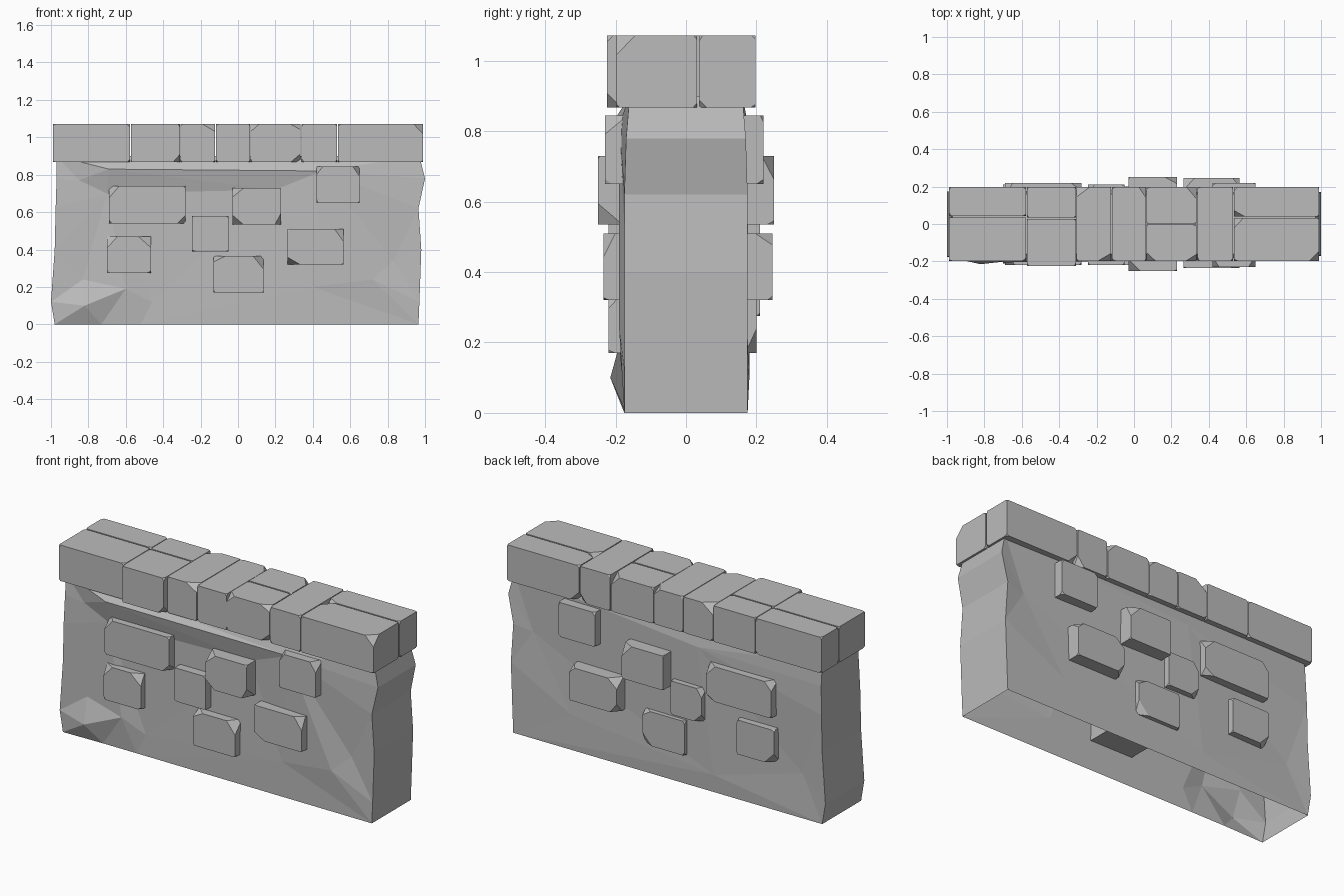
import bpy
import bmesh
import random
from itertools import product
from mathutils import Vector
from mathutils.geometry import delaunay_2d_cdt

default_cube = bpy.data.objects.get("Cube")
if default_cube:
    bpy.data.objects.remove(default_cube, do_unlink=True)

# One grey stone material for everything
stone = bpy.data.materials.new("grey stone")
stone.use_nodes = True
stone_colour = (0.5, 0.5, 0.5, 1)
stone.diffuse_color = stone_colour
stone.node_tree.nodes["Principled BSDF"].inputs["Base Color"].default_value = stone_colour


def finish(name, bm):
    """Turn a bmesh into a flat shaded stone object."""
    bmesh.ops.recalc_face_normals(bm, faces=bm.faces)
    mesh = bpy.data.meshes.new(name)
    bm.to_mesh(mesh)
    bm.free()
    mesh.materials.append(stone)
    bpy.context.collection.objects.link(bpy.data.objects.new(name, mesh))


def chipped_block(name, x_range, y_range, z_range, seed, chip_chance=0.25):
    """Rough block: every corner is cut off, some of them deeply."""
    rng = random.Random(seed)
    ranges = (x_range, y_range, z_range)
    bm = bmesh.new()
    for corner in product((0, 1), repeat=3):
        big = rng.random() < chip_chance
        for axis in range(3):
            point = [ranges[i][corner[i]] for i in range(3)]
            size = ranges[axis][1] - ranges[axis][0]
            cut = rng.uniform(0.03, 0.07) if big else rng.uniform(0.005, 0.02)
            point[axis] += min(cut, size * 0.4) * (1 - 2 * corner[axis])
            bm.verts.new(point)
    hull = bmesh.ops.convex_hull(bm, input=bm.verts)
    bmesh.ops.delete(bm, geom=hull["geom_interior"], context="VERTS")
    finish(name, bm)


# Wall core: two rough sheets joined by the ends and top, open underneath
# Rim levels: height, left x, right x, half thickness
levels = [
    (0, -0.98, 0.965, 0.175),
    (0.12, -1, 0.97, 0.175),
    (0.4, -0.98, 0.98, 0.175),
    (0.62, -0.975, 0.965, 0.175),
    (0.78, -0.97, 1, 0.17),
    (0.9, -0.97, 0.97, 0.16),
]
# Dents and bumps on each sheet: x, height, distance from the middle
front_bumps = [
    (-0.83, 0.24, 0.17), (-0.82, 0.1, 0.215), (-0.73, 0, 0.17),
    (-0.6, 0.19, 0.19), (-0.46, 0.12, 0.17), (-0.52, 0, 0.17),
    (-0.69, 0.83, 0.205), (-0.85, 0.77, 0.17), (-0.7, 0.7, 0.17),
    (0.2, 0.72, 0.17), (0.45, 0.82, 0.19), (0.72, 0.24, 0.19),
    (0.83, 0.34, 0.165), (0.4, 0.2, 0.175),
]
back_bumps = [
    (0.3, 0.35, 0.17), (-0.3, 0.1, 0.18), (-0.85, 0.25, 0.165),
    (-0.2, 0.8, 0.18), (0.6, 0.2, 0.175), (0.85, 0.6, 0.16),
]


def add_sheet(bm, side, bumps):
    """Triangulate one face of the wall; return its left and right rims."""
    rim = [(x, z, y) for z, left, right, y in levels for x in (left, right)]
    points = rim + bumps
    flat = [Vector((max(-0.97, min(0.97, x)) if i >= len(rim)
                    else (-1, 1)[i % 2], z))
            for i, (x, z, y) in enumerate(points)]
    result = delaunay_2d_cdt(flat, [], [], 0, 0.0001)
    verts = {}
    ordered = []
    for sources in result[3]:
        x, z, y = points[sources[0]]
        vert = bm.verts.new((x, side * y, z))
        verts[sources[0]] = vert
        ordered.append(vert)
    for face in result[2]:
        bm.faces.new([ordered[i] for i in face])
    return [[verts[i] for i in range(end, len(rim), 2)] for end in (0, 1)]


wall = bmesh.new()
front_rims = add_sheet(wall, -1, front_bumps)
back_rims = add_sheet(wall, 1, back_bumps)
for front, back in zip(front_rims, back_rims):
    for i in range(len(levels) - 1):
        wall.faces.new((front[i], front[i + 1], back[i + 1], back[i]))
wall.faces.new((front_rims[0][-1], front_rims[1][-1],
                back_rims[1][-1], back_rims[0][-1]))
finish("wall_core", wall)

# Bricks running through the wall: x range, z range, front y, back y
bricks = [
    ((-0.69, -0.28), (0.54, 0.74), -0.22, 0.22),
    ((-0.03, 0.23), (0.535, 0.73), -0.25, 0.25),
    ((0.42, 0.65), (0.65, 0.845), -0.23, 0.22),
    ((-0.245, -0.05), (0.39, 0.58), -0.22, 0.21),
    ((-0.7, -0.465), (0.275, 0.47), -0.21, 0.21),
    ((0.265, 0.565), (0.32, 0.51), -0.235, 0.245),
    ((-0.13, 0.135), (0.17, 0.365), -0.22, 0.2),
]
for number, (xs, zs, front, back) in enumerate(bricks):
    chipped_block(f"wall_brick_{number + 1}", xs, (front, back), zs, number + 20, 0.4)

# Coping stones: x range and where the course splits (None means undivided)
coping = [
    ((-0.99, -0.577), 0.04),
    ((-0.573, -0.31), 0.03),
    ((-0.307, -0.122), None),
    ((-0.118, 0.065), None),
    ((0.067, 0.335), 0),
    ((0.34, 0.53), None),
    ((0.535, 0.99), 0.035),
]
for number, (xs, split) in enumerate(coping):
    front = -0.225 if number == 1 else -0.197
    parts = [(front, 0.197)] if split is None else [(front, split - 0.004), (split + 0.004, 0.197)]
    for part, ys in enumerate(parts):
        chipped_block(f"coping_stone_{number + 1}_{part + 1}", xs, ys,
                      (0.868, 1.072), number * 2 + part + 50, 0.15)
